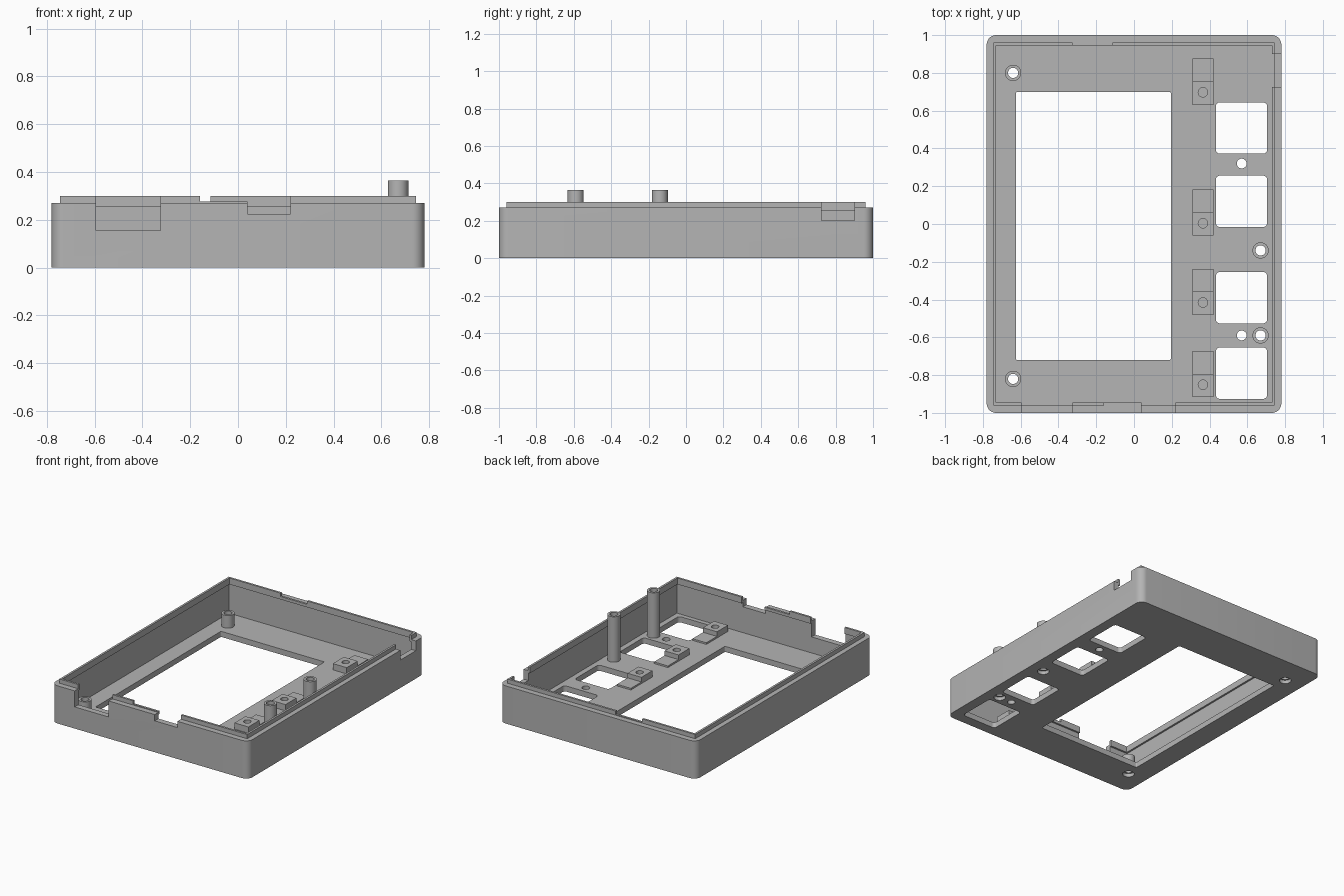
import bpy, bmesh
from math import pi, sin, cos

cube = bpy.data.objects.get("Cube")
if cube:
    bpy.data.objects.remove(cube, do_unlink=True)

grey = bpy.data.materials.new("plastic_grey")
grey.use_nodes = True
COLOR = (0.46, 0.46, 0.46, 1)
grey.diffuse_color = COLOR
grey.node_tree.nodes["Principled BSDF"].inputs["Base Color"].default_value = COLOR

FLOOR = 0.04


def finish(name, bm):
    bmesh.ops.recalc_face_normals(bm, faces=bm.faces)
    mesh = bpy.data.meshes.new(name)
    bm.to_mesh(mesh)
    bm.free()
    obj = bpy.data.objects.new(name, mesh)
    bpy.context.collection.objects.link(obj)
    mesh.materials.append(grey)
    return obj


def prism(name, outline, z0, z1):
    """Extrude a flat outline upwards."""
    bm = bmesh.new()
    face = bm.faces.new([bm.verts.new((x, y, z0)) for x, y in outline])
    top = bmesh.ops.extrude_face_region(bm, geom=[face])["geom"]
    for v in top:
        if isinstance(v, bmesh.types.BMVert):
            v.co.z = z1
    return finish(name, bm)


def slab(name, x0, x1, y0, y1, z0, z1, r=0.0):
    """Box with optionally rounded upright corners."""
    if not r:
        return prism(name, [(x0, y0), (x1, y0), (x1, y1), (x0, y1)], z0, z1)
    pts = []
    corners = [(x1 - r, y1 - r), (x0 + r, y1 - r), (x0 + r, y0 + r), (x1 - r, y0 + r)]
    for i, (cx, cy) in enumerate(corners):
        for k in range(9):
            a = pi / 2 * (i + k / 8)
            pts.append((cx + r * cos(a), cy + r * sin(a)))
    return prism(name, pts, z0, z1)


def rod(name, x, y, r, z0, z1):
    pts = [(x + r * cos(2 * pi * i / 32), y + r * sin(2 * pi * i / 32)) for i in range(32)]
    return prism(name, pts, z0, z1)


def cut(obj, *cutters):
    """Subtract the cutters one by one and discard them."""
    bpy.context.view_layer.objects.active = obj
    for c in cutters:
        c.hide_render = True
        mod = obj.modifiers.new("cut", "BOOLEAN")
        mod.operation, mod.solver, mod.object = "DIFFERENCE", "EXACT", c
        bpy.ops.object.modifier_apply(modifier=mod.name)
        bpy.data.objects.remove(c, do_unlink=True)
    return obj


def port_cutters():
    """Cable openings in the front and left walls."""
    return [slab("cut", -0.595, -0.325, -1.1, -0.9, 0.155, 0.4),
            slab("cut", 0.04, 0.22, -1.1, -0.9, 0.225, 0.4),
            slab("cut", 0.7, 0.9, 0.725, 0.9, 0.2, 0.4)]


parts = []

# Open tray with display window and port openings
tray = slab("tray", -0.78, 0.78, -1, 1, 0, 0.27, 0.05)
cut(tray, slab("cut", -0.743, 0.743, -0.958, 0.958, FLOOR, 0.5),
    slab("cut", -0.625, 0.195, -0.72, 0.70, -0.1, 0.1, 0.008), *port_cutters())

# Button openings and indicator holes
for y in (0.508, 0.12, -0.39, -0.79):
    cut(tray, slab("cut", 0.433, 0.705, y - 0.136, y + 0.136, -0.1, 0.1, 0.022))
for y in (0.32, -0.59):
    cut(tray, rod("cut", 0.57, y, 0.026, -0.1, 0.1))
parts.append(tray)

# Screw posts, bored through with a counterbore in the floor
for name, x, y, top in (("tall_post_back", 0.67, -0.14, 0.365),
                        ("tall_post_front", 0.67, -0.59, 0.365),
                        ("short_post_back", -0.64, 0.80, 0.13),
                        ("short_post_front", -0.64, -0.82, 0.13)):
    cut(tray, rod("cut", x, y, 0.027, -0.1, 0.1), rod("cut", x, y, 0.039, -0.1, 0.025))
    post = rod(name, x, y, 0.043, FLOOR - 0.002, top)
    parts.append(cut(post, rod("cut", x, y, 0.027, -0.1, 0.5)))

# Raised locating lip inside the rim
lip = slab("rim_lip", -0.745, 0.745, -0.96, 0.96, 0.255, 0.30)
cut(lip, slab("cut", -0.73, 0.73, -0.945, 0.945, 0.1, 0.5), *port_cutters(),
    slab("cut", -0.16, 0.1, -1.1, -0.9, 0.276, 0.4),
    slab("cut", -0.325, -0.115, 0.9, 1.1, 0.276, 0.4))
parts.append(lip)

# Stepped button mounts with blind screw holes
for i, y in enumerate((0.753, 0.06, -0.36, -0.795)):
    low = slab(f"button_mount_step_{i + 1}", 0.31, 0.42, y, y + 0.122, FLOOR - 0.002, FLOOR + 0.012)
    high = slab(f"button_mount_{i + 1}", 0.31, 0.42, y - 0.122, y + 0.002, FLOOR - 0.002, FLOOR + 0.045)
    cut(high, rod("cut", 0.365, y - 0.056, 0.025, FLOOR + 0.005, 0.3))
    parts += [low, high]

# Smooth rounded surfaces, crisp edges
bpy.ops.object.select_all(action="DESELECT")
for p in parts:
    p.select_set(True)
bpy.context.view_layer.objects.active = tray
bpy.ops.object.shade_smooth_by_angle(angle=pi / 6)
